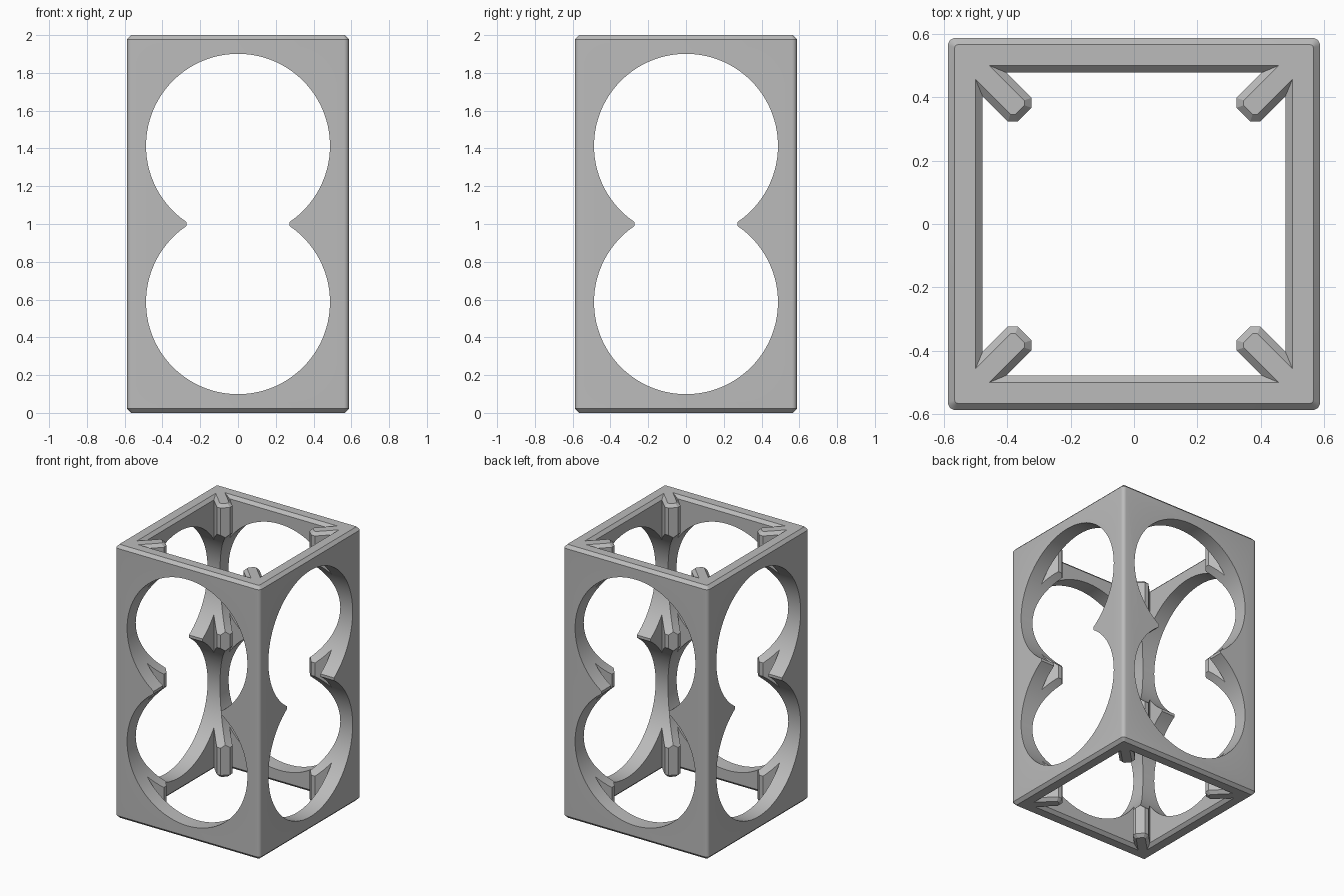
import bpy, bmesh, math

cube = bpy.data.objects.get("Cube")
if cube:
    bpy.data.objects.remove(cube, do_unlink=True)

HEIGHT, HALF, CAVITY = 2.0, 0.587, 0.477   # overall size and inner wall
FIN_HALF, FIN_TIP = 0.053, 0.487           # corner fins, measured on the diagonal
EDGE = 0.022                               # chamfer width
HOLE_R, HOLE_OFF = 0.487, 0.414            # paired round openings

grey = bpy.data.materials.new("plain_grey")
grey.use_nodes = True
colour = (0.5, 0.5, 0.5, 1)
grey.diffuse_color = colour
grey.node_tree.nodes["Principled BSDF"].inputs["Base Color"].default_value = colour


def make_object(name, bm):
    bmesh.ops.recalc_face_normals(bm, faces=bm.faces)
    mesh = bpy.data.meshes.new(name)
    bm.to_mesh(mesh)
    bm.free()
    mesh.materials.append(grey)
    obj = bpy.data.objects.new(name, mesh)
    bpy.context.collection.objects.link(obj)
    return obj


def four_corners(points):
    """Repeat one corner's points around the square."""
    ring = []
    for q in range(4):
        c, s = round(math.cos(q * math.pi / 2)), round(math.sin(q * math.pi / 2))
        ring += [(x * c - y * s, x * s + y * c) for x, y in points]
    return ring


def outer_ring(inset):
    r = 0.026 - inset * 0.8
    mid = HALF - inset - r
    angles = [math.pi / 2 * i / 5 for i in range(6)]
    return four_corners([(mid + r * math.cos(a), mid + r * math.sin(a)) for a in angles])


def inner_ring(grow):
    wall, w, tip = CAVITY + grow, FIN_HALF - grow, FIN_TIP + grow
    c = 0.022 - grow * 0.5
    half = [(wall * math.sqrt(2) - w, w), (tip + c, w), (tip, w - c)]
    diag = [(s, -t) for s, t in half] + [(s, t) for s, t in reversed(half)]
    k = math.sqrt(0.5)
    return four_corners([((s - t) * k, (s + t) * k) for s, t in diag])


# Square tube with four corner fins: matching rings lofted into a closed shell
bm = bmesh.new()
low, high = EDGE, HEIGHT - EDGE
sections = [(outer_ring(EDGE), 0), (outer_ring(0), low), (outer_ring(0), high),
            (outer_ring(EDGE), HEIGHT), (inner_ring(EDGE), HEIGHT), (inner_ring(0), high),
            (inner_ring(0), low), (inner_ring(EDGE), 0)]
loops = [[bm.verts.new((x, y, z)) for x, y in ring] for ring, z in sections]
for a, b in zip(loops, loops[1:] + loops[:1]):
    for i in range(len(a)):
        j = (i + 1) % len(a)
        bm.faces.new((a[i], a[j], b[j], b[i]))
frame = make_object("frame", bm)


def hole_cutter(name, turn):
    """Figure-eight prism with slightly blunted waist."""
    start = -math.asin((HOLE_OFF - 0.01) / HOLE_R)
    sweep, steps = math.pi - 2 * start, 72
    upper = []
    for i in range(steps + 1):
        a = start + sweep * i / steps
        upper.append((HOLE_R * math.cos(a), HOLE_OFF + HOLE_R * math.sin(a)))
    outline = upper + [(-x, -z) for x, z in upper]
    bm = bmesh.new()
    face = bm.faces.new([bm.verts.new((x, -1, z + HEIGHT / 2)) for x, z in outline])
    ext = bmesh.ops.extrude_face_region(bm, geom=[face])
    bmesh.ops.translate(bm, vec=(0, 2, 0),
                        verts=[v for v in ext["geom"] if isinstance(v, bmesh.types.BMVert)])
    obj = make_object(name, bm)
    obj.rotation_euler.z = turn
    obj.hide_render = True
    return obj


# Openings through front/back and left/right
cutters = [hole_cutter("front_back_cutter", 0), hole_cutter("side_cutter", math.pi / 2)]
bpy.ops.object.select_all(action="DESELECT")
bpy.context.view_layer.objects.active = frame
frame.select_set(True)
for cutter in cutters:
    mod = frame.modifiers.new("opening", "BOOLEAN")
    mod.operation = "DIFFERENCE"
    mod.solver = "EXACT"
    mod.object = cutter
    bpy.context.view_layer.update()
    bpy.ops.object.modifier_apply(modifier=mod.name)
for cutter in cutters:
    bpy.data.objects.remove(cutter, do_unlink=True)

bpy.ops.object.shade_smooth_by_angle(angle=math.radians(30))
